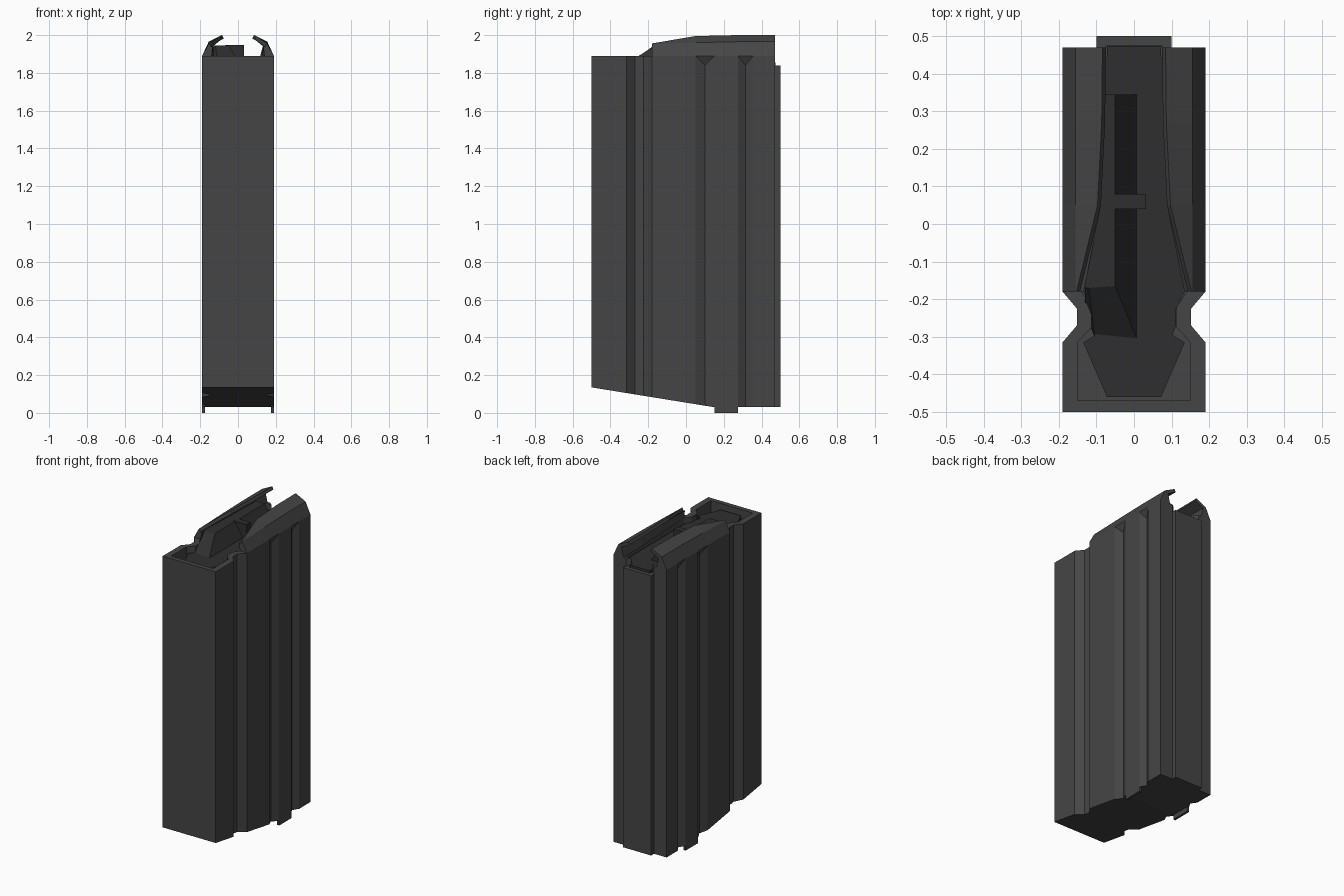
import bpy, bmesh

if "Cube" in bpy.data.objects:
    bpy.data.objects.remove(bpy.data.objects["Cube"])


def material(name, v):
    m = bpy.data.materials.new(name)
    m.diffuse_color = (v, v, v, 1)
    m.use_nodes = True
    m.node_tree.nodes["Principled BSDF"].inputs["Base Color"].default_value = m.diffuse_color
    return m


shell_mat = material("dark_shell", 0.06)
inner_mat = material("darker_inner", 0.028)


def make(name, verts, faces, mat):
    bm = bmesh.new()
    vs = [bm.verts.new(v) for v in verts]
    for f in faces:
        bm.faces.new([vs[i] for i in f])
    bmesh.ops.remove_doubles(bm, verts=bm.verts, dist=1e-5)
    bmesh.ops.recalc_face_normals(bm, faces=bm.faces)
    me = bpy.data.meshes.new(name)
    bm.to_mesh(me)
    bm.free()
    ob = bpy.data.objects.new(name, me)
    bpy.context.collection.objects.link(ob)
    me.materials.append(mat)
    return ob


def loft(name, rings, mat):
    """Skin closed rings of equal length and cap both ends."""
    n = len(rings[0])
    faces = [(r * n + i, r * n + (i + 1) % n, (r + 1) * n + (i + 1) % n, (r + 1) * n + i)
             for r in range(len(rings) - 1) for i in range(n)]
    faces += [tuple(range(n)), tuple(range((len(rings) - 1) * n, len(rings) * n))]
    return make(name, [p for r in rings for p in r], faces, mat)


def mirrored(half):
    return half + [(-p[0], *p[1:]) for p in reversed(half)]


def bottom_z(y):
    return 0.03 if y >= 0.15 else 0.03 + 0.105 * (0.15 - y) / 0.65


# Box shell: right half outline (x, y, top z), apex of V grooves at z 1.84
TOP, LOW, FLOOR = 1.89, 1.84, 1.72
outer = [(0.19, -0.5, TOP), (0.19, -0.315, TOP), (0.152, -0.27, TOP), (0.152, -0.225, TOP),
         (0.19, -0.18, TOP), (0.19, 0.05, TOP), (0.165, 0.10, LOW), (0.19, 0.15, TOP),
         (0.19, 0.275, TOP), (0.165, 0.315, LOW), (0.19, 0.355, TOP), (0.19, 0.47, TOP),
         (0.10, 0.47, TOP), (0.10, 0.47, LOW), (0.10, 0.5, LOW)]
inner = [(0.15, -0.47), (0.15, -0.315), (0.113, -0.275), (0.113, -0.22), (0.14, -0.18),
         (0.15, 0.05), (0.15, 0.15), (0.15, 0.275), (0.15, 0.355), (0.15, 0.45),
         (0.075, 0.45), (0.075, 0.45), (0.075, 0.475)]
apex = (6, 9)

verts, faces = [], []


def face(*pts):
    pts = [p for i, p in enumerate(pts) if p not in pts[:i]]
    if len(pts) > 2:
        faces.append(tuple(range(len(verts), len(verts) + len(pts))))
        verts.extend(pts)


# outer walls
loop = mirrored(outer)
for a, b in zip(loop, loop[1:] + loop[:1]):
    face((a[0], a[1], bottom_z(a[1])), (b[0], b[1], bottom_z(b[1])), b, a)
# sloped bottom in strips
for a, b in zip(outer, outer[1:]):
    za, zb = bottom_z(a[1]), bottom_z(b[1])
    face((a[0], a[1], za), (b[0], b[1], zb), (-b[0], b[1], zb), (-a[0], a[1], za))
# groove end caps
for s in (1, -1):
    for i in apex:
        face(*[(s * x, y, z) for x, y, z in outer[i - 1:i + 2]])
# top rim, cavity walls and cavity floor
rim = [p for i, p in enumerate(outer) if i not in apex]
cav = [(x, y, p[2]) for (x, y), p in zip(inner, rim)]
ro, ri = mirrored(rim), mirrored(cav)
for i in range(len(ro)):
    j = (i + 1) % len(ro)
    face(ro[i], ro[j], ri[j], ri[i])
    face(ri[i], ri[j], (*ri[j][:2], FLOOR), (*ri[i][:2], FLOOR))
for a, b in zip(inner, inner[1:]):
    face((*a, FLOOR), (*b, FLOOR), (-b[0], b[1], FLOOR), (-a[0], a[1], FLOOR))
make("magazine_shell", verts, faces, shell_mat)

# Feed lips: stations (y, ridge z, tip x, tip z, inner base x)
stations = [(-0.18, 1.953, 0.153, 1.956, 0.14), (0.05, 1.96, 0.097, 1.995, 0.128),
            (0.27, 1.965, 0.086, 2.0, 0.118), (0.47, 1.965, 0.084, 2.0, 0.118)]
for side, s in (("right", 1), ("left", -1)):
    rings = []
    for y, rz, tx, tz, bx in stations:
        sec = [(0.19, TOP), (0.155, rz), (tx, tz), (tx - 0.009, tz - 0.018),
               (0.134, rz - 0.013), (bx, TOP)]
        rings.append([(s * x, y, z) for x, z in sec])
    loft("feed_lip_" + side, rings, shell_mat)

    # Small tab under each side wall
    t = [(s * 0.175, 0.15), (s * 0.19, 0.15), (s * 0.19, 0.275), (s * 0.175, 0.275)]
    loft("floor_tab_" + side, [[(x, y, z) for x, y in t] for z in (0, 0.035)], shell_mat)

# Follower plate inside the mouth
plate = mirrored([(0.072, -0.46), (0.135, -0.315), (0.102, -0.295), (0.112, -0.27),
                  (0.112, -0.225), (0.135, -0.18), (0.135, 0.44), (0.072, 0.445),
                  (0.072, 0.473)])
loft("follower_plate", [[(x, y, z) for x, y in plate] for z in (1.79, 1.855)], inner_mat)

# Raised follower ridge with sloped front and right flank
base = [(-0.105, -0.3), (0.01, -0.312), (0.01, 0.345), (-0.112, 0.345), (-0.13, -0.17), (-0.13, -0.24)]
crest = [(-0.12, -0.17), (-0.05, -0.165), (-0.05, 0.345), (-0.112, 0.345), (-0.13, -0.165), (-0.13, -0.17)]
loft("follower_ridge", [[(x, y, 1.85) for x, y in base], [(x, y, 1.945) for x, y in crest]], inner_mat)

# Cross bar on the ridge
bar = [(-0.065, 0.04), (0.032, 0.04), (0.032, 0.08), (-0.065, 0.08)]
loft("follower_bar", [[(x, y, z) for x, y in bar] for z in (1.85, 1.948)], inner_mat)
